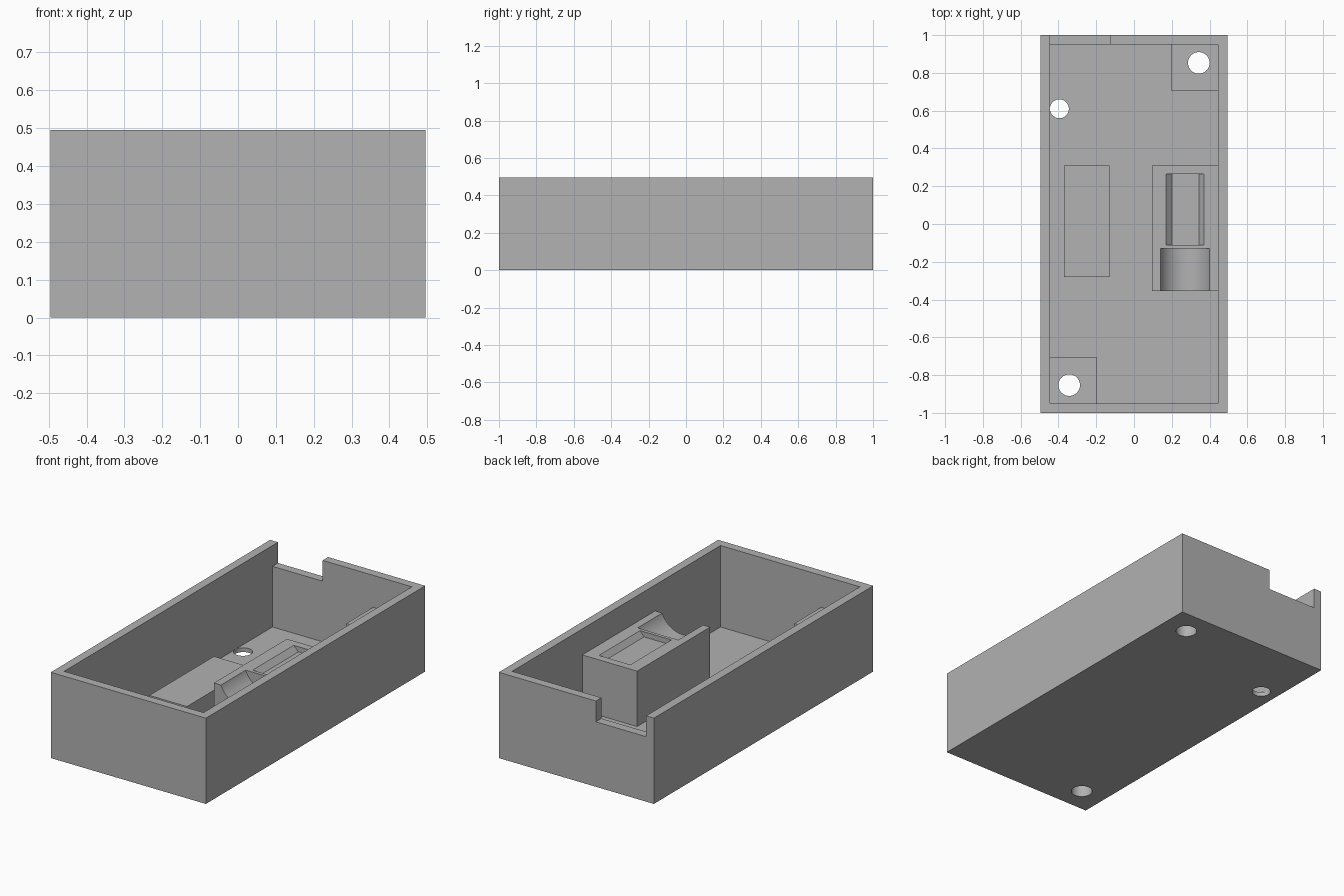
import bpy, bmesh, math
from mathutils import Matrix, Vector

cube = bpy.data.objects.get("Cube")
if cube:
    bpy.data.objects.remove(cube, do_unlink=True)

GREY = (0.445, 0.445, 0.445, 1)
grey = bpy.data.materials.new("plain grey")
grey.use_nodes = True
grey.diffuse_color = GREY
grey.node_tree.nodes["Principled BSDF"].inputs["Base Color"].default_value = GREY

HX, HY, HEIGHT = 0.495, 1.0, 0.495
WALL, FLOOR = 0.05, 0.025
IX, IY = HX - WALL, HY - WALL
POST_TOP, BLOCK_TOP = 0.31, 0.345


def make(name, bm):
    bmesh.ops.recalc_face_normals(bm, faces=bm.faces)
    mesh = bpy.data.meshes.new(name)
    bm.to_mesh(mesh)
    bm.free()
    mesh.materials.append(grey)
    ob = bpy.data.objects.new(name, mesh)
    bpy.context.collection.objects.link(ob)
    return ob


def box(name, x, y, z):
    bm = bmesh.new()
    bmesh.ops.create_cube(bm, size=1)
    for v in bm.verts:
        v.co = Vector([lo + (c + 0.5) * (hi - lo)
                       for c, (lo, hi) in zip(v.co, (x, y, z))])
    return make(name, bm)


def cylinder(name, centre, radius, length, along_y=False):
    turn = Matrix.Rotation(math.pi / 2, 4, "X") if along_y else Matrix()
    bm = bmesh.new()
    bmesh.ops.create_cone(bm, cap_ends=True, segments=64, radius1=radius,
                          radius2=radius, depth=length,
                          matrix=Matrix.Translation(centre) @ turn)
    return make(name, bm)


def prism(name, profile, y0, y1):
    """Extrude an x-z profile along y."""
    bm = bmesh.new()
    face = bm.faces.new([bm.verts.new((x, y0, z)) for x, z in profile])
    new = bmesh.ops.extrude_face_region(bm, geom=[face])["geom"]
    verts = [g for g in new if isinstance(g, bmesh.types.BMVert)]
    bmesh.ops.translate(bm, verts=verts, vec=(0, y1 - y0, 0))
    return make(name, bm)


def cut(target, *cutters):
    """Subtract the cutters, then remove them."""
    bpy.context.view_layer.objects.active = target
    for cutter in cutters:
        mod = target.modifiers.new("cut", "BOOLEAN")
        mod.operation = "DIFFERENCE"
        mod.solver = "EXACT"
        mod.object = cutter
        bpy.ops.object.modifier_apply(modifier=mod.name)
        bpy.data.objects.remove(cutter, do_unlink=True)


def smooth(ob):
    bpy.ops.object.select_all(action="DESELECT")
    ob.select_set(True)
    bpy.context.view_layer.objects.active = ob
    bpy.ops.object.shade_smooth_by_angle(angle=math.radians(30))


def screw_hole(side):
    return cylinder("hole_cutter", (side * 0.343, side * 0.853, 0.2), 0.057, 1)


# Open tray with a notch in the back wall and three floor holes
tray = box("tray", (-HX, HX), (-HY, HY), (0, HEIGHT))
cut(tray,
    box("cavity_cutter", (-IX, IX), (-IY, IY), (FLOOR, 1)),
    box("notch_cutter", (-IX, -0.125), (0.9, 1.1), (0.375, 1)),
    cylinder("cable_hole_cutter", (-0.395, 0.61, 0), 0.05, 0.2),
    screw_hole(1), screw_hole(-1))
smooth(tray)

# Screw posts in two opposite corners
for side, name in ((1, "back_left_post"), (-1, "front_right_post")):
    post = box(name, sorted((side * 0.197, side * IX)),
               sorted((side * 0.707, side * IY)), (FLOOR, POST_TOP))
    cut(post, screw_hole(side))
    smooth(post)

# Low platform on the floor
box("floor_platform", (-0.37, -0.13), (-0.28, 0.31), (FLOOR, 0.12))

# Tall block with a sloped pocket and a round cradle
block = box("cradle_block", (0.095, IX), (-0.355, 0.31), (FLOOR, BLOCK_TOP))
lift, depth = 0.03, 0.03
pocket = [(0.14, BLOCK_TOP + lift), (0.2, BLOCK_TOP - depth),
          (0.345, BLOCK_TOP - depth), (0.395, BLOCK_TOP + lift)]
half, sag = 0.13, 0.09
radius = (half ** 2 + sag ** 2) / (2 * sag)
cut(block,
    prism("pocket_cutter", pocket, -0.11, 0.265),
    cylinder("cradle_cutter", (0.27, -0.33, BLOCK_TOP - sag + radius),
             radius, 0.4, along_y=True))
smooth(block)
